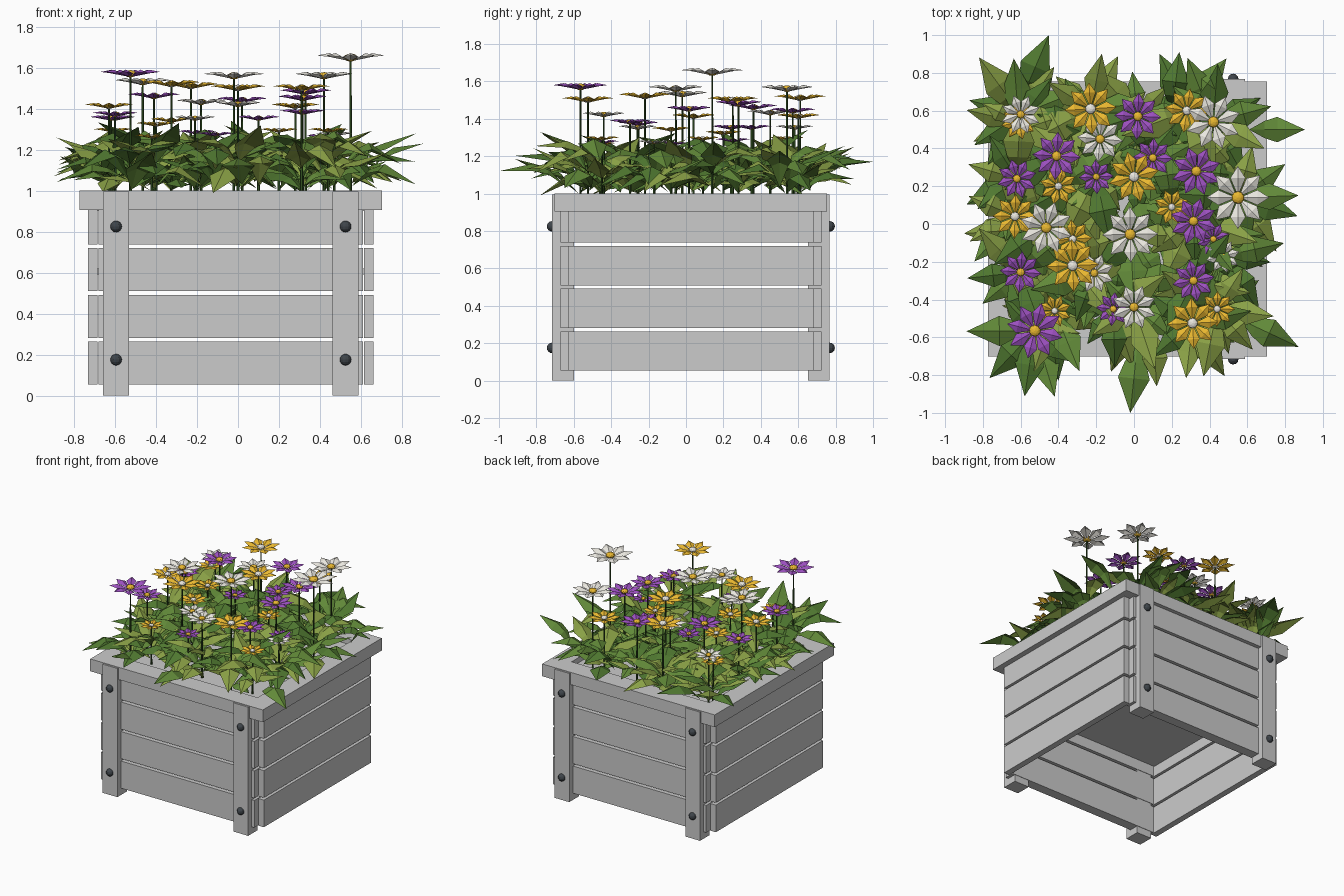
import bpy, bmesh, math, random
from mathutils import Vector, Matrix

if "Cube" in bpy.data.objects:
    bpy.data.objects.remove(bpy.data.objects["Cube"])

random.seed(11)
CX, CY = -0.035, 0.026          # planter centre


def material(name, rgb):
    m = bpy.data.materials.new(name)
    m.diffuse_color = (*rgb, 1)
    m.use_nodes = True
    m.node_tree.nodes["Principled BSDF"].inputs["Base Color"].default_value = m.diffuse_color
    return m


def finish(name, bm, mat=None):
    me = bpy.data.meshes.new(name)
    bm.to_mesh(me)
    bm.free()
    ob = bpy.data.objects.new(name, me)
    bpy.context.collection.objects.link(ob)
    if mat:
        me.materials.append(mat)
    return ob


def box(name, x0, x1, y0, y1, z0, z1):
    bm = bmesh.new()
    mid = Vector(((x0 + x1) / 2, (y0 + y1) / 2, (z0 + z1) / 2))
    size = Matrix.Diagonal((x1 - x0, y1 - y0, z1 - z0, 1))
    bmesh.ops.create_cube(bm, size=1, matrix=Matrix.Translation(mid) @ size)
    return finish(name, bm)


metal = material("dark_metal", (0.05, 0.06, 0.07))
stem_green = material("stem_green", (0.03, 0.08, 0.015))
leaf_mats = [material("leaf_light", (0.25, 0.35, 0.06)),
             material("leaf_mid", (0.12, 0.25, 0.04)),
             material("leaf_dark", (0.08, 0.19, 0.03))]
petal_mats = {"P": material("purple", (0.33, 0.08, 0.52)),
              "Y": material("yellow", (0.82, 0.48, 0.03)),
              "W": material("white", (0.82, 0.80, 0.74))}

# Slatted walls, corner posts, bolts and rim
for sy, side in ((-1, "front"), (1, "back")):
    for i in range(4):
        z = 0.053 + i * 0.2285
        ys = sorted((CY + sy * 0.622, CY + sy * 0.698))
        box(f"{side}_slat", CX - 0.645, CX + 0.645, *ys, z, z + 0.21)
    ys = sorted((CY + sy * 0.58, CY + sy * 0.728))
    box(f"{side}_rim", CX - 0.739, CX + 0.739, *ys, 0.905, 1.0)
    for sx in (-1, 1):
        px = CX + sx * 0.56
        ys = sorted((CY + sy * 0.625, CY + sy * 0.742))
        box(f"{side}_post", px - 0.063, px + 0.063, *ys, 0, 0.996)
        for z in (0.175, 0.825):
            bm = bmesh.new()
            bmesh.ops.create_uvsphere(bm, u_segments=12, v_segments=8, radius=0.028,
                                      matrix=Matrix.Translation((px, CY + sy * 0.742, z)))
            finish("bolt", bm, metal)
for sx, side in ((-1, "left"), (1, "right")):
    xs = sorted((CX + sx * 0.65, CX + sx * 0.697))
    for i in range(4):
        z = 0.053 + i * 0.2285
        box(f"{side}_slat", *xs, CY - 0.655, CY + 0.655, z, z + 0.21)
    xs = sorted((CX + sx * 0.59, CX + sx * 0.739))
    box(f"{side}_rim", *xs, CY - 0.58, CY + 0.58, 0.905, 1.0)
# Planter floor and soil surface
box("floor", CX - 0.65, CX + 0.65, CY - 0.622, CY + 0.622, 0.59, 0.62)
box("soil", CX - 0.65, CX + 0.65, CY - 0.622, CY + 0.622, 0.90, 0.96)

# Shared meshes gathering the plant parts
leaves = [bmesh.new() for _ in leaf_mats]
petals = {k: bmesh.new() for k in petal_mats}
hearts = {k: bmesh.new() for k in "YW"}
stems = bmesh.new()


def blade(bm, stations, mat):
    """Folded pointed blade from (along, half width, spine height, edge height) stations."""
    rows = []
    for a, w, zs, ze in stations:
        pts = [(a, 0, zs)] if w == 0 else [(a, -w, ze), (a, 0, zs), (a, w, ze)]
        rows.append([bm.verts.new(mat @ Vector(p)) for p in pts])
    for r, s in zip(rows, rows[1:]):
        if len(r) == 1:
            faces = [(r[0], s[1], s[0]), (r[0], s[2], s[1])]
        elif len(s) == 1:
            faces = [(r[0], s[0], r[1]), (r[1], s[0], r[2])]
        else:
            faces = [(r[j], s[j], s[j + 1], r[j + 1]) for j in (0, 1)]
        for f in faces:
            bm.faces.new(f).normal_flip()


def leaf(x, y, z, ang, L, rise, tip):
    """Ridged leaf that climbs to its middle, then droops to the tip."""
    st = [(0.01, 0, 0, 0), (0.3 * L, 0.15 * L, 0.75 * rise, 0.75 * rise - 0.06 * L),
          (0.52 * L, 0.22 * L, rise, rise - 0.1 * L), (L, 0, tip, tip)]
    blade(random.choice(leaves), st,
          Matrix.Translation((x, y, z)) @ Matrix.Rotation(ang, 4, 'Z'))


def flower(kind, x, y, z):
    R = 0.085 + max(0, z - 1.25) * 0.2
    turn = random.uniform(0, 0.8)
    for i in range(8):
        m = Matrix.Translation((x, y, z)) @ Matrix.Rotation(turn + i * math.pi / 4, 4, 'Z')
        blade(petals[kind], [(0.05 * R, 0, -0.16 * R, -0.16 * R),
                             (0.62 * R, 0.24 * R, 0.07 * R, -0.04 * R), (R, 0, 0, 0)], m)
    heart = Matrix.Translation((x, y, z - 0.06 * R)) @ Matrix.Diagonal((1, 1, 0.6, 1))
    bmesh.ops.create_icosphere(hearts["W" if kind == "Y" else "Y"], subdivisions=2,
                               radius=0.2 * R, matrix=heart)
    bmesh.ops.create_cone(stems, cap_ends=True, segments=5, radius1=0.007, radius2=0.005,
                          depth=z - 0.96, matrix=Matrix.Translation((x, y, (z + 0.94) / 2)))


# Flower heads: colour, x, y, height
plants = [("W", -.60, .58, 1.36), ("Y", -.61, .54, 1.30), ("Y", -.23, .61, 1.52),
          ("W", -.18, .45, 1.44), ("P", .02, .57, 1.45), ("Y", .28, .60, 1.42),
          ("W", .42, .54, 1.57), ("P", -.41, .36, 1.47), ("P", .10, .35, 1.36),
          ("P", .33, .28, 1.49), ("P", -.62, .24, 1.36), ("Y", .0, .25, 1.51),
          ("P", -.20, .25, 1.29), ("Y", -.40, .20, 1.33), ("W", .55, .14, 1.66),
          ("Y", -.63, .04, 1.42), ("W", -.465, -.02, 1.54), ("P", .315, .015, 1.46),
          ("W", -.02, -.055, 1.57), ("Y", -.325, -.08, 1.35), ("Y", .20, .09, 1.30),
          ("W", .47, -.17, 1.28), ("Y", -.325, -.22, 1.53), ("W", -.21, -.26, 1.36),
          ("P", -.60, -.255, 1.38), ("P", .315, -.30, 1.39), ("P", -.525, -.565, 1.58),
          ("Y", -.42, -.46, 1.27), ("W", 0, -.44, 1.43), ("P", -.11, -.45, 1.28),
          ("Y", .31, -.525, 1.51), ("Y", .44, -.45, 1.30), ("P", .42, -.08, 1.27)]
for kind, x, y, z in plants:
    flower(kind, x, y, z)
    start = random.uniform(0, 6.28)
    for i in range(10):
        ang = start + i * math.tau / 10 + random.uniform(-.25, .25)
        L = random.uniform(0.22, 0.38)
        # shorten until the tip stays inside the bed outline
        while abs(x + L * math.cos(ang)) > 0.89 or abs(y + L * math.sin(ang)) > 0.92:
            L *= 0.93
        rise = L * random.uniform(0.2, 0.5)
        leaf(x, y, random.uniform(1.0, 1.14), ang, L, rise, rise - L * random.uniform(-0.2, 0.38))

# Long outer leaves that set the outline of the bed
for x, y, tx, ty, rise, tip in (
        (-.6, .65, -.45, 1.0, .16, .14), (.02, -.62, -.02, -1.0, .13, .09),
        (.6, .5, .905, .5, .18, .2), (-.6, -.03, -.9, -.05, .12, .04),
        (.55, -.5, .87, -.65, .1, .0), (.2, .58, .24, .91, .2, .15),
        (-.45, -.5, -.4, -.83, .12, .05), (.1, -.55, .12, -.86, .14, .1)):
    d = Vector((tx - x, ty - y))
    leaf(x, y, 1.03, math.atan2(d.y, d.x), d.length, rise, tip)

for bm, mat in zip(leaves, leaf_mats):
    finish("leaves", bm, mat)
for k, bm in petals.items():
    finish("petals", bm, petal_mats[k])
for k, bm in hearts.items():
    finish("flower_centres", bm, petal_mats[k])
finish("stems", stems, stem_green)
